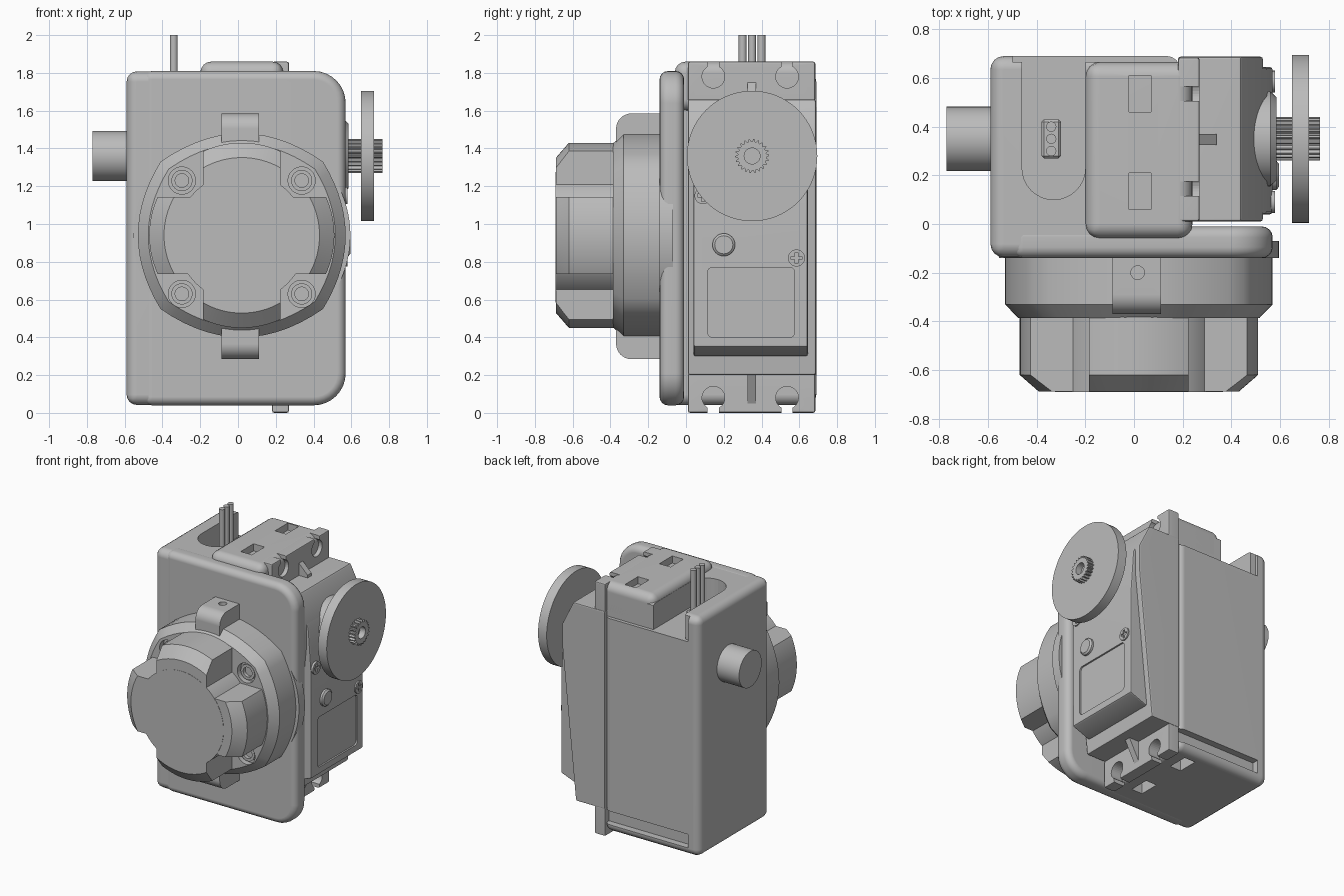
import bpy, bmesh
from math import pi, sin, cos, radians
from mathutils import Vector

old = bpy.data.objects.get("Cube")
if old:
    bpy.data.objects.remove(old, do_unlink=True)

GREY = (0.5, 0.5, 0.5, 1)
mat = bpy.data.materials.new("plain grey")
mat.use_nodes = True
mat.diffuse_color = GREY
bsdf = mat.node_tree.nodes["Principled BSDF"]
bsdf.inputs["Base Color"].default_value = GREY
bsdf.inputs["Roughness"].default_value = 0.6

PLACE = {"X": lambda u, v, t: (t, u, v),
         "Y": lambda u, v, t: (u, t, v),
         "Z": lambda u, v, t: (u, v, t)}


def loft(name, outline, axis, layers, centre=(0, 0), bevel=0.0, segs=4):
    """Stack scaled copies of an outline along an axis; layers are (position, scale)."""
    bm = bmesh.new()
    rings = []
    for t, s in layers:
        rings.append([bm.verts.new(PLACE[axis](centre[0] + u * s, centre[1] + v * s, t))
                      for u, v in outline])
    n = len(outline)
    for a, b in zip(rings, rings[1:]):
        for i in range(n):
            bm.faces.new((a[i], a[(i + 1) % n], b[(i + 1) % n], b[i]))
    bm.faces.new(rings[0])
    bm.faces.new(rings[-1])
    bmesh.ops.recalc_face_normals(bm, faces=bm.faces)
    if bevel:
        edges = [e for e in bm.edges if e.calc_face_angle(0) > radians(35)]
        bmesh.ops.bevel(bm, geom=edges, offset=bevel, segments=segs, profile=0.5,
                        affect="EDGES", clamp_overlap=True)
    mesh = bpy.data.meshes.new(name)
    bm.to_mesh(mesh)
    bm.free()
    mesh.materials.append(mat)
    obj = bpy.data.objects.new(name, mesh)
    bpy.context.scene.collection.objects.link(obj)
    return obj


def prism(name, outline, axis, a, b, bevel=0.0, segs=4):
    return loft(name, outline, axis, [(a, 1), (b, 1)], bevel=bevel, segs=segs)


def box(name, x, y, z, bevel=0.0, segs=4):
    return prism(name, [(x[0], y[0]), (x[1], y[0]), (x[1], y[1]), (x[0], y[1])],
                 "Z", z[0], z[1], bevel, segs)


def circle(r, n=48):
    return [(r * cos(2 * pi * i / n), r * sin(2 * pi * i / n)) for i in range(n)]


def cyl(name, axis, centre, r, a, b, n=48):
    return loft(name, circle(r, n), axis, [(a, 1), (b, 1)], centre)


def arc(cx, cy, r, start, end, n=8):
    return [(cx + r * cos(radians(start + (end - start) * i / n)),
             cy + r * sin(radians(start + (end - start) * i / n))) for i in range(n + 1)]


def carve(obj, *tools, mode="DIFFERENCE"):
    for tool in tools:
        m = obj.modifiers.new("carve", "BOOLEAN")
        m.operation, m.solver, m.object = mode, "EXACT", tool
        tool.hide_render = True
        tool.hide_set(True)


# Main housing, with the cable recess, rear steps and bottom holes
housing = box("housing", (-0.59, 0.19), (-0.137, 0.69), (0.042, 1.808), 0.055)
slot = [(-0.2, 0.8), (-0.46, 0.8)] + arc(-0.33, 0.23, 0.13, 180, 360, 16)
carve(housing,
      prism("cable_slot_cutter", slot, "Z", 1.62, 2.1),
      box("rear_top_cutter", (-0.5, 0.4), (0.665, 0.8), (1.62, 2.1)),
      box("rear_bottom_cutter", (-0.5, 0.4), (0.64, 0.8), (0.1, 0.2)),
      *[box("bottom_hole_cutter", (-0.02, 0.07), (y, y + 0.15), (-0.1, 0.16))
        for y in (0.06, 0.46)])

# Front plate reaching across the servo, with large right corners
plate = ([(-0.5, 0.04)] + arc(0.4, 0.21, 0.17, -90, 0)
         + arc(0.4, 1.64, 0.17, 0, 90) + [(-0.5, 1.81)])
prism("front_plate", plate, "Y", -0.14, -0.01, 0.045)
cyl("plate_bulge", "Y", (0.02, 0.94), 0.575, -0.14, -0.07, 96)

# Raised top cover with two square holes
cover = box("top_cover", (-0.2, 0.24), (-0.06, 0.665), (1.6, 1.86), 0.06)
carve(cover, *[box("cover_hole_cutter", (-0.02, 0.07), (y, y + 0.15), (1.76, 2))
               for y in (0.06, 0.46)])

# Cable plug and its three pins
box("cable_plug", (-0.38, -0.3), (0.27, 0.43), (1.6, 1.7), 0.01, 1)
for y in (0.3, 0.35, 0.4):
    cyl("cable_pin", "Z", (-0.34, y), 0.021, 1.65, 2.0, 16)

# Left side pivot
cyl("side_pivot", "X", (0.35, 1.36), 0.132, -0.77, -0.55)

# Servo: middle case with a slanted edge, then the outer cover
case = [(0.18, 0.2), (0.42, 0.2), (0.53, 1.3), (0.53, 1.48), (0.44, 1.66), (0.18, 1.66)]
prism("servo_case", case, "Y", 0.01, 0.688, 0.012, 2)
face = [(0.3, 0.3), (0.44, 0.3), (0.57, 0.35), (0.57, 1.1), (0.545, 1.45), (0.44, 1.645), (0.3, 1.645)]
servo = prism("servo_cover", face, "Y", 0.04, 0.645, 0.012, 2)
panel = (arc(0.14, 0.425, 0.025, 180, 270, 4) + arc(0.55, 0.425, 0.025, 270, 360, 4)
         + arc(0.55, 0.745, 0.025, 0, 90, 4) + arc(0.14, 0.745, 0.025, 90, 180, 4))
carve(servo, prism("label_cutter", panel, "X", 0.558, 0.7))

# Servo button and cross-head screws
loft("servo_button", circle(0.06, 32), "X", [(0.5, 1), (0.585, 1), (0.595, 0.8)], (0.2, 0.89))
for y, z in ((0.585, 0.82), (0.09, 1.15)):
    screw = cyl("servo_screw", "X", (y, z), 0.045, 0.5, 0.58, 24)
    carve(screw,
          box("cross_cutter", (0.565, 0.7), (y - 0.03, y + 0.03), (z - 0.008, z + 0.008)),
          box("cross_cutter", (0.565, 0.7), (y - 0.008, y + 0.008), (z - 0.03, z + 0.03)))

# Mounting ears with open screw holes, and a stiffening rib on each
for name, low, high, hole, edge in (("bottom_ear", 0, 0.21, 0.08, -0.1),
                                    ("top_ear", 1.65, 1.86, 1.78, 2.0)):
    ear = box(name, (0.18, 0.27), (0.01, 0.685), (low, high), 0.012, 2)
    for y in (0.145, 0.535):
        carve(ear, cyl("ear_hole_cutter", "X", (y, hole), 0.06, 0.1, 0.4, 32),
              box("ear_slot_cutter", (0.1, 0.4), (y - 0.03, y + 0.03),
                  (min(hole, edge), max(hole, edge))))
prism("bottom_rib", [(0.26, 0.03), (0.26, 0.22), (0.36, 0.22)], "Y", 0.325, 0.37)
prism("top_rib", [(0.26, 1.76), (0.26, 1.64), (0.34, 1.64), (0.34, 1.68)], "Y", 0.325, 0.37)

# Output shaft: boss, toothed spline and round horn
AXLE = (0.35, 1.36)
loft("shaft_boss", circle(0.195), "X", [(0.44, 1), (0.56, 1), (0.585, 0.88)], AXLE)
teeth = 22
spline = []
for i in range(teeth * 4):
    r = 0.09 if i % 4 < 2 else 0.076
    a = 2 * pi * i / (teeth * 4)
    spline.append((r * cos(a), r * sin(a)))
shaft = loft("toothed_shaft", spline, "X", [(0.56, 1), (0.765, 1)], AXLE)
carve(shaft, cyl("shaft_hole_cutter", "X", AXLE, 0.042, 0.68, 0.9, 32))
cyl("round_horn", "X", AXLE, 0.345, 0.65, 0.72, 96)

# Bulged square ring around the front knob: four shallow arcs
HUB = (0.02, 0.94)


def bowed(half_w, half_h, rise, n=14):
    return [(half_w * (2 * i / n - 1), half_h + rise * (1 - (2 * i / n - 1) ** 2))
            for i in range(n)]


top = bowed(0.43, 0.39, 0.15)
side = [(v, -u) for u, v in bowed(0.39, 0.43, 0.12)]
ring_outline = top + side + [(-u, -v) for u, v in top] + [(-u, -v) for u, v in side]
ring = loft("front_ring", ring_outline, "Y", [(-0.12, 1), (-0.33, 1), (-0.387, 0.9)], HUB)

# Screw bosses and sockets in the ring corners
for sx in (-1, 1):
    for sz in (-1, 1):
        c = (HUB[0] + sx * 0.317, 0.93 + sz * 0.3)
        carve(ring, cyl("socket_cutter", "Y", c, 0.072, -0.5, -0.345, 32))
        boss = cyl("ring_screw", "Y", c, 0.056, -0.37, -0.3, 32)
        carve(boss, cyl("screw_hole_cutter", "Y", c, 0.036, -0.5, -0.34, 24))

# Four-lobed knob: chamfered disc trimmed to a cross, plus its round core
w, far = 0.204, 0.7
quarter = [(w, w), (w, far), (-w, far)]
cross = []
for k in range(4):
    for u, v in quarter:
        for _ in range(k):
            u, v = -v, u
        cross.append((u, v))
knob = loft("knob_lobes", circle(0.49, 96), "Y", [(-0.36, 1), (-0.62, 1), (-0.688, 0.84)], HUB)
carve(knob, loft("cross_trim", cross, "Y", [(-0.3, 1), (-0.8, 1)], HUB), mode="INTERSECT")
cyl("knob_core", "Y", (0.02, 0.93), 0.345, -0.69, -0.36, 96)

# Clips above and below the ring
clip = [(-0.1, 0.4), (-0.37, 0.4)] + arc(-0.29, 0.57, 0.08, 180, 90) + [(-0.1, 0.65)]
for name, s in (("top_clip", 1), ("bottom_clip", -1)):
    tab = prism(name, [(y, 0.935 + s * h) for y, h in clip], "X", -0.088, 0.11)
    carve(tab, cyl("clip_hole_cutter", "Z", (0.015, -0.2), 0.028, 0.1, 1.8, 24))

# Smooth shading with crisp edges on every visible part
bpy.context.view_layer.update()
for obj in list(bpy.context.scene.objects):
    if obj.type != "MESH" or obj.hide_render or mat.name not in obj.data.materials:
        continue
    bpy.ops.object.select_all(action="DESELECT")
    obj.select_set(True)
    bpy.context.view_layer.objects.active = obj
    bpy.ops.object.shade_smooth_by_angle(angle=radians(30))
    weighted = obj.modifiers.new("even_normals", "WEIGHTED_NORMAL")
    weighted.keep_sharp = True
